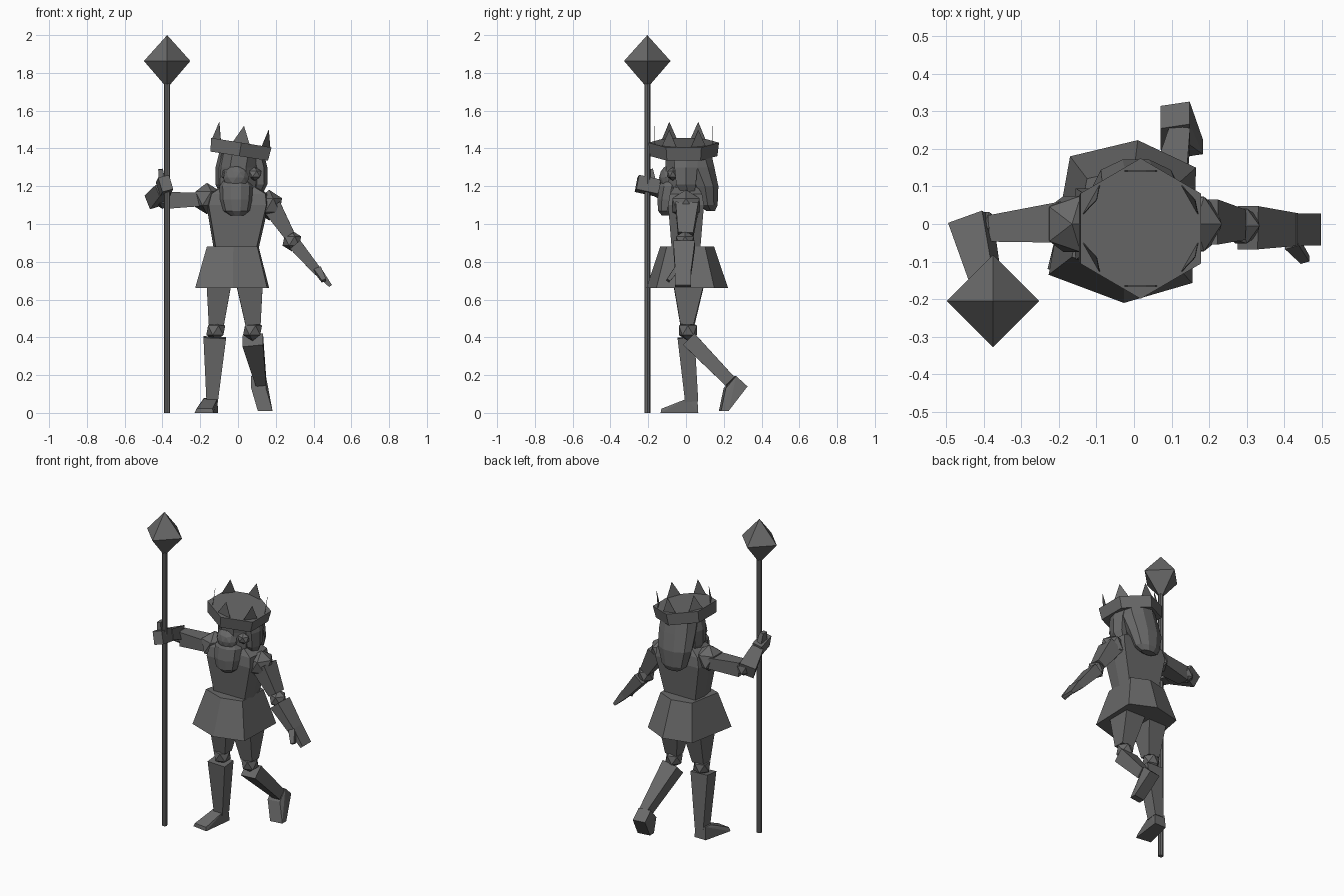
import bpy, bmesh, math
from mathutils import Vector, Matrix

if "Cube" in bpy.data.objects:
    bpy.data.objects.remove(bpy.data.objects["Cube"])

# one dark grey for every part
dark = bpy.data.materials.new("dark_grey")
dark.diffuse_color = (.14, .14, .14, 1)
dark.use_nodes = True
dark.node_tree.nodes["Principled BSDF"].inputs["Base Color"].default_value = dark.diffuse_color


def finish(name, bm):
    bmesh.ops.recalc_face_normals(bm, faces=bm.faces)
    me = bpy.data.meshes.new(name)
    bm.to_mesh(me)
    bm.free()
    me.materials.append(dark)
    ob = bpy.data.objects.new(name, me)
    bpy.context.collection.objects.link(ob)
    return ob


def skin(name, rings):
    """Close a stack of point rings into a solid."""
    bm = bmesh.new()
    vs = [[bm.verts.new(p) for p in r] for r in rings]
    n = len(vs[0])
    for a, b in zip(vs, vs[1:]):
        for i in range(n):
            j = (i + 1) % n
            bm.faces.new((a[i], a[j], b[j], b[i]))
    bm.faces.new(vs[0])
    bm.faces.new(vs[-1])
    return finish(name, bm)


def loft(name, sections, n=8, turn=0.0):
    """Sections are (cx, cy, z, rx, ry)."""
    ang = [math.radians(turn) + math.tau * i / n for i in range(n)]
    return skin(name, [[(x + rx * math.cos(a), y + ry * math.sin(a), z) for a in ang]
                       for x, y, z, rx, ry in sections])


def limb(name, p0, p1, s0, s1, ref=(1, 0, 0)):
    """Tapered four-sided limb; sizes are (along ref, across)."""
    p0, p1, ref = Vector(p0), Vector(p1), Vector(ref)
    d = (p1 - p0).normalized()
    u = (ref - d * ref.dot(d)).normalized()
    v = d.cross(u)
    corners = ((-.5, -.5), (.5, -.5), (.5, .5), (-.5, .5))
    return skin(name, [[p + u * a * s[0] + v * b * s[1] for a, b in corners]
                       for p, s in ((p0, s0), (p1, s1))])


def hull(name, pts):
    bm = bmesh.new()
    for p in pts:
        bm.verts.new(p)
    bmesh.ops.convex_hull(bm, input=bm.verts)
    return finish(name, bm)


def ball(name, c, r, scale=(1, 1, 1), sub=1):
    bm = bmesh.new()
    bmesh.ops.create_icosphere(bm, subdivisions=sub, radius=r,
                               matrix=Matrix.Translation(c) @ Matrix.Diagonal((*scale, 1)))
    return finish(name, bm)


# staff with octahedral head
SX, SY = -0.375, -0.205
loft("staff_pole", [(SX, SY, 0, .016, .016), (SX, SY, 1.76, .016, .016)], 8)
hull("staff_head", [(SX + .123, SY, 1.863), (SX - .123, SY, 1.863), (SX, SY + .123, 1.863),
                    (SX, SY - .123, 1.863), (SX, SY, 2.0), (SX, SY, 1.72)])

# skirt and torso
hem = [(.165, .15), (.01, .223), (-.17, .18), (-.227, -.135), (-.027, -.21), (.155, -.157)]
skin("skirt", [[(x, y, .66) for x, y in hem],
               [(-.02 + (x + .02) * .7, .005 + (y - .005) * .66, .88) for x, y in hem]])
torso = []
for z, x0, x1, y in ((.86, -.115, .095, .075), (1.1, -.155, .15, .095), (1.16, -.14, .145, .085), (1.2, -.08, .08, .06)):
    torso.append([(x0, -y, z), (x1, -y, z), (x1 + .012, 0, z), (x1, y, z), (x0, y, z), (x0 - .012, 0, z)])
skin("torso", torso)

# standing leg
limb("right_thigh", (-.10, .015, .70), (-.115, .01, .465), (.135, .17), (.08, .07))
ball("right_knee", (-.118, .01, .437), .056)
limb("right_shin", (-.123, 0, .40), (-.137, .03, .06), (.12, .09), (.06, .07))
hull("right_foot", [(-.185, .065, 0), (-.105, .065, 0), (-.18, .06, .08), (-.11, .06, .08),
                    (-.18, .005, .075), (-.11, .005, .075), (-.23, -.12, 0), (-.13, -.135, 0),
                    (-.22, -.12, .022), (-.135, -.13, .022)])

# trailing leg
limb("left_thigh", (.06, .015, .70), (.08, .005, .465), (.145, .17), (.08, .07))
ball("left_knee", (.077, .01, .437), .056)
limb("left_shin", (.078, .02, .385), (.122, .235, .165), (.11, .085), (.055, .065))
side = [(.26, .195), (.32, .14), (.22, .01), (.18, .01), (.205, .13)]
hull("left_foot", [(x + (.035 if z < .05 else 0), y + (x - .11) * .15, z)
                   for y, z in side for x in (.07, .148)])

# lowered arm
ball("left_shoulder", (.165, 0, 1.1), .09, (.85, .95, .9))
limb("left_upper_arm", (.18, .005, 1.09), (.272, -.002, .94), (.12, .1), (.08, .06), (0, 1, 0))
ball("left_elbow", (.285, -.005, .91), .055)
limb("left_forearm", (.303, -.01, .89), (.425, -.015, .745), (.115, .07), (.085, .045), (0, 1, 0))
limb("left_hand", (.415, -.015, .76), (.49, -.015, .672), (.085, .05), (.085, .018), (0, 1, 0))
limb("left_thumb", (.42, -.05, .76), (.455, -.095, .70), (.04, .03), (.025, .02))

# raised arm gripping the staff
ball("right_shoulder", (-.165, 0, 1.135), .092, (.9, .95, .9))
limb("right_upper_arm", (-.19, .005, 1.13), (-.385, -.012, 1.125), (.11, .07), (.07, .09), (0, 1, 0))
ball("right_elbow", (-.4, -.01, 1.13), .05)
limb("right_forearm", (-.435, .01, 1.128), (-.395, -.15, 1.185), (.1, .08), (.07, .065), (1, 0, .4))
limb("right_hand", (-.395, -.145, 1.19), (-.383, -.26, 1.215), (.06, .08), (.06, .08), (1, 0, .3))
limb("right_fingers", (-.40, -.19, 1.21), (-.41, -.195, 1.29), (.035, .07), (.025, .04))

# head, beard and hair
loft("head", [(0, -.01, 1.1, .06, .06), (0, -.02, 1.19, .1, .09), (.0, -.01, 1.3, .11, .105),
              (.015, -.01, 1.39, .11, .11)], 8, 22.5)
loft("beard", [(-.005, -.10, 1.045, .035, .03), (-.008, -.10, 1.07, .07, .05),
               (-.01, -.09, 1.13, .085, .065), (-.01, -.075, 1.2, .088, .07),
               (-.01, -.065, 1.24, .06, .06)], 10)
ball("nose", (-.01, -.09, 1.245), .07, (1, .75, .95), 2)
loft("back_hair", [(0, .13, 1.07, .05, .025), (0, .115, 1.1, .085, .055), (.005, .10, 1.2, .115, .075),
                   (.012, .06, 1.3, .12, .095), (.015, .025, 1.39, .115, .11)], 10)
for s, tag in ((-1, "right"), (1, "left")):
    x = .018
    loft(tag + "_side_lock", [(x + s * .085, .01, 1.165, .03, .04), (x + s * .1, 0, 1.21, .037, .06),
                              (x + s * .1, 0, 1.3, .037, .07), (x + s * .08, 0, 1.38, .037, .075)], 6)
    ball(tag + "_cheek", (x + s * .07, -.07, 1.265), .04, (1, .8, .9))

# tilted crown with six flat points
tilt = Matrix.Translation((.012, -.012, 1.395)) @ Matrix.Rotation(math.radians(9), 4, 'Y')
crown = loft("crown_band", [(0, 0, -.036, .178, .178), (0, 0, .036, .187, .187)], 6, 30)
crown.matrix_world = tilt
for k in range(6):
    a = math.radians(30 + 60 * k)
    spike = hull("crown_point", [(x, y, z) for y in (-.001, .001)
                                 for x, z in ((-.045, 0), (.045, 0), (0, .092))])
    spike.matrix_world = (tilt @ Matrix.Translation((.153 * math.cos(a), .153 * math.sin(a), .034))
                          @ Matrix.Rotation(a + math.pi / 2, 4, 'Z'))
